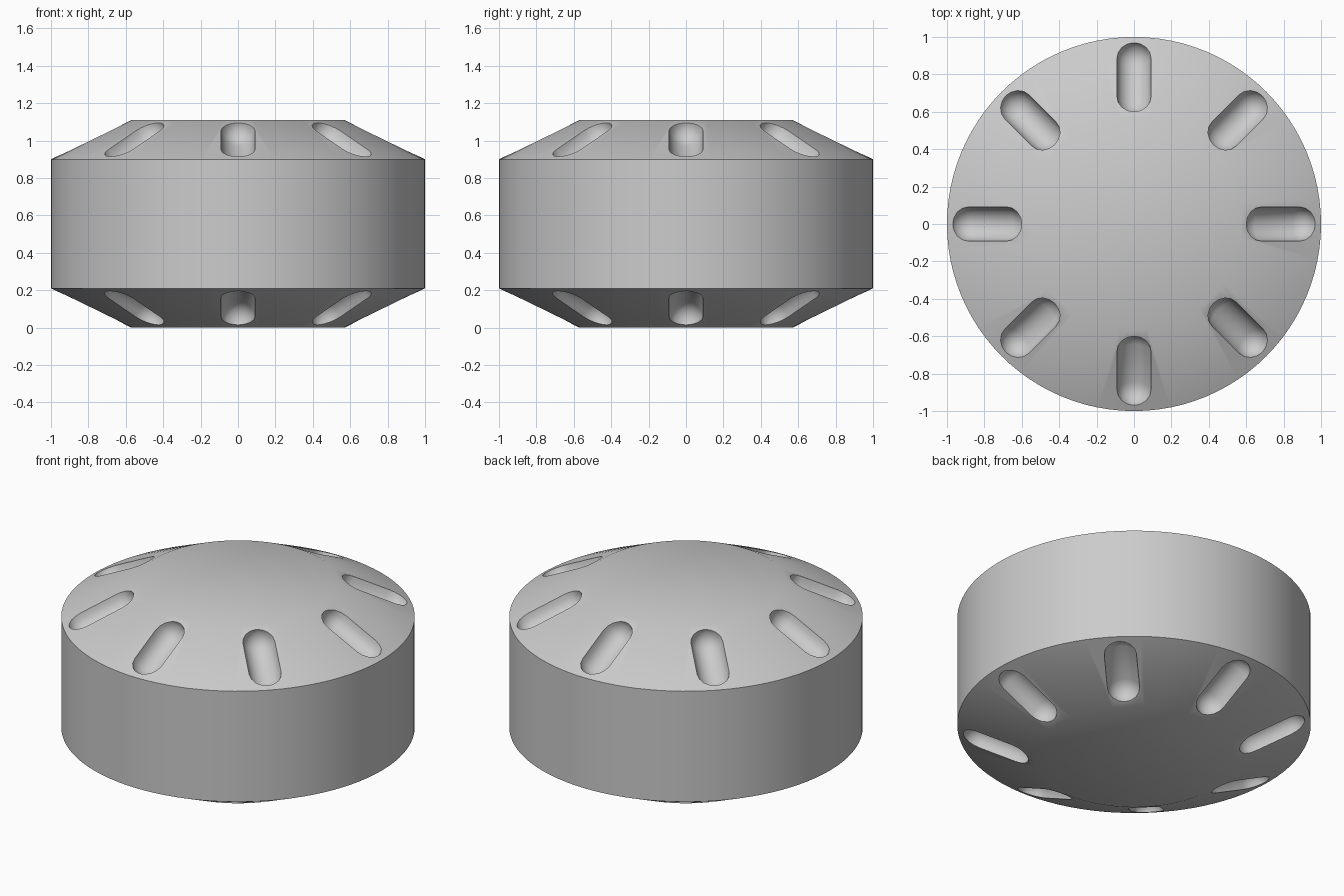
import bpy, bmesh, math
from mathutils import Matrix, Vector

if "Cube" in bpy.data.objects:
    bpy.data.objects.remove(bpy.data.objects["Cube"])

H, R, R_FLAT, Z_LOW = 1.11, 1.0, 0.57, 0.21


def lathe(bm, profile, sides, matrix=Matrix.Identity(4)):
    """Closed solid of revolution; profile runs bottom to top, without poles."""
    rings = []
    for r, z in profile:
        rings.append([bm.verts.new(matrix @ Vector((r * math.cos(2 * math.pi * i / sides),
                                                    r * math.sin(2 * math.pi * i / sides), z)))
                      for i in range(sides)])
    for a, b in zip(rings, rings[1:]):
        for i in range(sides):
            j = (i + 1) % sides
            bm.faces.new((a[i], a[j], b[j], b[i]))
    bm.faces.new(rings[0][::-1])
    bm.faces.new(rings[-1])


def finish(name, bm):
    bmesh.ops.recalc_face_normals(bm, faces=bm.faces)
    mesh = bpy.data.meshes.new(name)
    bm.to_mesh(mesh)
    bm.free()
    obj = bpy.data.objects.new(name, mesh)
    bpy.context.collection.objects.link(obj)
    return obj


# Drum body with sloped shoulders above and below
bm = bmesh.new()
lathe(bm, [(R_FLAT, 0), (R, Z_LOW), (R, H - Z_LOW), (R_FLAT, H)], 96)
body = finish("drum_body", bm)
grey = bpy.data.materials.new("plain grey")
grey.diffuse_color = (0.6, 0.6, 0.6, 1)
grey.use_nodes = True
grey.node_tree.nodes["Principled BSDF"].inputs["Base Color"].default_value = grey.diffuse_color
body.data.materials.append(grey)

# Capsule cutters: eight radial slots on each shoulder
rad, half = 0.092, 0.113
arc = [math.radians(a) for a in (0, 22.5, 45, 67.5, 85)]
upper = [(rad * math.cos(a), half + rad * math.sin(a)) for a in arc]
capsule = [(r, -z) for r, z in reversed(upper)] + upper
slope = math.atan2(Z_LOW, R - R_FLAT)
bm = bmesh.new()
for sign in (1, -1):
    centre_z = H / 2 + sign * (H / 2 - Z_LOW * 0.5)
    for k in range(8):
        m = (Matrix.Rotation(k * math.pi / 4, 4, 'Z')
             @ Matrix.Translation((0.785, 0, centre_z))
             @ Matrix.Rotation(math.pi / 2 + sign * slope, 4, 'Y'))
        lathe(bm, capsule, 16, m)
cutter = finish("slot_cutter", bm)
cutter.hide_render = True

# Cut the slots, then smooth the shallow angles only
mod = body.modifiers.new("slots", 'BOOLEAN')
mod.operation = 'DIFFERENCE'
mod.solver = 'EXACT'
mod.object = cutter
bpy.context.view_layer.objects.active = body
body.select_set(True)
bpy.ops.object.modifier_apply(modifier=mod.name)
bpy.data.objects.remove(cutter)
bpy.ops.object.shade_smooth_by_angle(angle=math.radians(30))
